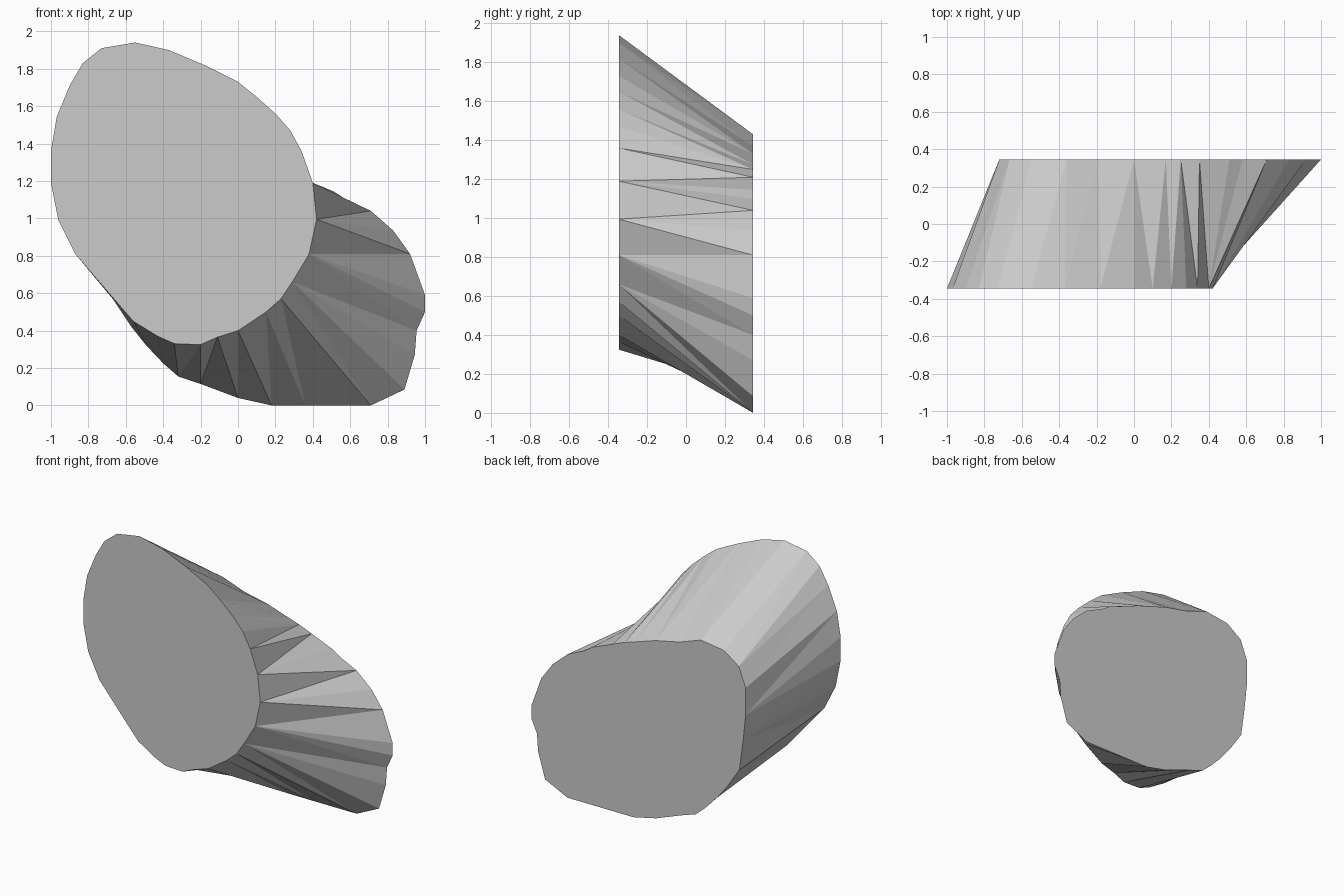
import bpy, bmesh

if "Cube" in bpy.data.objects:
    bpy.data.objects.remove(bpy.data.objects["Cube"])

Y = 0.345
# Outline sections, clockwise from the top: (front x,z points), (back x,z points)
SECTIONS = [
    # upper slope
    ([(-.55, 1.94), (-.37, 1.90), (-.18, 1.82), (0, 1.73), (.10, 1.65), (.20, 1.56)],
     [(-.36, 1.43), (-.19, 1.37), (0, 1.33), (.17, 1.275)]),
    ([(.28, 1.47), (.34, 1.36)], [(.25, 1.25)]),
    ([(.40, 1.19)], [(.35, 1.21), (.41, 1.185), (.51, 1.145), (.58, 1.10)]),
    # right side
    ([(.42, .995), (.38, .81)],
     [(.71, 1.04), (.83, .935), (.92, .81), (1, .59), (1, .50)]),
    ([(.29, .66)], [(.955, .40), (.945, .27), (.89, .085)]),
    # underside
    ([(.23, .57)], [(.71, 0)]),
    ([(.15, .50)], [(.36, 0)]),
    ([(0, .40)], [(.18, 0)]),
    ([(-.11, .365)], [(0, .04)]),
    ([(-.20, .325)], [(-.20, .115)]),
    ([(-.34, .33), (-.43, .37), (-.56, .45)],
     [(-.32, .155), (-.40, .225), (-.49, .32), (-.57, .42)]),
    # left side
    ([(-.69, .60), (-.87, .81), (-.96, .99), (-1, 1.19)],
     [(-.67, .57), (-.70, .79)]),
    ([(-1, 1.36), (-.97, 1.54), (-.90, 1.71)], [(-.72, .98), (-.72, 1.18)]),
    ([(-.83, 1.83), (-.73, 1.91)], [(-.665, 1.32), (-.545, 1.405)]),
]


def fractions(verts):
    """Share of the path length covered at each vertex."""
    total, out = 0, [0]
    for a, b in zip(verts, verts[1:]):
        total += (b.co - a.co).length
        out.append(total)
    return [t / total for t in out]


bm = bmesh.new()
front = [[bm.verts.new((x, -Y, z)) for x, z in f] for f, _ in SECTIONS]
back = [[bm.verts.new((x, Y, z)) for x, z in b] for _, b in SECTIONS]

# Triangulated wall between the two outlines
for k in range(len(SECTIONS)):
    n = (k + 1) % len(SECTIONS)
    f, b = front[k] + [front[n][0]], back[k] + [back[n][0]]
    ff, bf = fractions(f), fractions(b)
    i = j = 0
    while i < len(f) - 1 or j < len(b) - 1:
        if j < len(b) - 1 and (i == len(f) - 1 or bf[j + 1] <= ff[i + 1] + 1e-6):
            bm.faces.new((f[i], b[j], b[j + 1]))
            j += 1
        else:
            bm.faces.new((f[i], b[j], f[i + 1]))
            i += 1

# Flat front and back caps
bm.faces.new([v for s in front for v in s])
bm.faces.new([v for s in back for v in s])
bmesh.ops.recalc_face_normals(bm, faces=bm.faces[:])

mesh = bpy.data.meshes.new("slanted_block")
bm.to_mesh(mesh)
bm.free()
bpy.context.collection.objects.link(bpy.data.objects.new("slanted_block", mesh))
